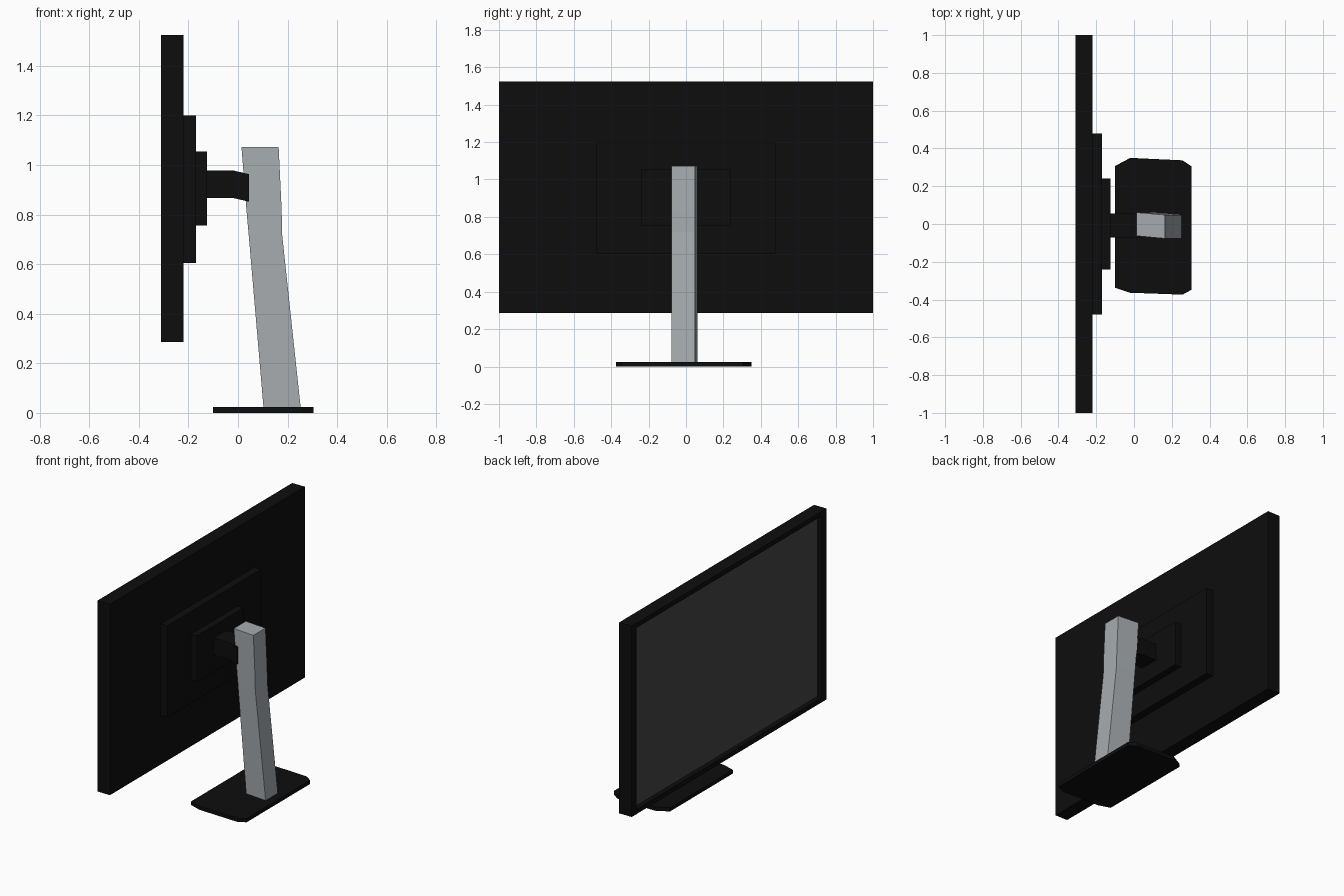
import bpy, bmesh

if "Cube" in bpy.data.objects:
    bpy.data.objects.remove(bpy.data.objects["Cube"])


def material(name, rgb):
    m = bpy.data.materials.new(name)
    m.diffuse_color = (*rgb, 1)
    m.use_nodes = True
    m.node_tree.nodes["Principled BSDF"].inputs["Base Color"].default_value = m.diffuse_color
    return m


BLACK = material("black_plastic", (0.004, 0.004, 0.004))
GLASS = material("screen_grey", (0.06, 0.06, 0.06))
METAL = material("stand_metal", (0.38, 0.41, 0.43))


def finish(bm, name, *mats):
    bmesh.ops.recalc_face_normals(bm, faces=bm.faces)
    me = bpy.data.meshes.new(name)
    bm.to_mesh(me)
    bm.free()
    for m in mats:
        me.materials.append(m)
    ob = bpy.data.objects.new(name, me)
    bpy.context.collection.objects.link(ob)
    return ob


def box_mesh(lo, hi):
    bm = bmesh.new()
    bmesh.ops.create_cube(bm, size=1)
    for v in bm.verts:
        v.co = [(a + b) / 2 + c * (b - a) for a, b, c in zip(lo, hi, v.co)]
    return bm


def loft(name, rings, mat):
    # skin closed cross-sections and cap both ends
    bm = bmesh.new()
    loops = [[bm.verts.new(p) for p in r] for r in rings]
    n = len(loops[0])
    for a, b in zip(loops, loops[1:]):
        for i in range(n):
            j = (i + 1) % n
            bm.faces.new((a[i], a[j], b[j], b[i]))
    bm.faces.new(loops[0])
    bm.faces.new(loops[-1])
    return finish(bm, name, mat)


# panel with a recessed screen on the -x side
bm = box_mesh((-0.31, -1, 0.285), (-0.22, 1, 1.525))
bm.normal_update()
face = next(f for f in bm.faces if f.normal.x < -0.9)
bmesh.ops.inset_region(bm, faces=[face], thickness=0.01)
for v in face.verts:
    v.co.y = 0.95 if v.co.y > 0 else -0.95
    v.co.z = 1.495 if v.co.z > 0.9 else 0.316
screen = bmesh.ops.extrude_discrete_faces(bm, faces=[face])["faces"][0]
for v in screen.verts:
    v.co.x += 0.03
screen.material_index = 1
finish(bm, "display_panel", BLACK, GLASS)

# stepped plates on the back
for name, x0, x1, w, z0, z1 in (
    ("back_housing", -0.22, -0.17, 0.48, 0.605, 1.20),
    ("mount_plate", -0.17, -0.125, 0.24, 0.755, 1.055),
):
    finish(box_mesh((x0, -w, z0), (x1, w, z1)), name, BLACK)

# mount arm, drooping towards the stand
arm = [(-0.125, 0.867, 0.978), (-0.02, 0.867, 0.978), (0.045, 0.852, 0.963)]
loft("mount_arm", [[(x, -0.072, a), (x, 0.056, a), (x, 0.056, b), (x, -0.072, b)]
                   for x, a, b in arm], BLACK)

# slanted, slightly twisted column
column = [(0.02, 0.103, 0.253), (0.72, 0.043, 0.178),
          (0.82, 0.034, 0.176), (1.073, 0.014, 0.164)]
loft("stand_column", [[(a, -0.063, z), (b, -0.077, z), (b, 0.048, z), (a, 0.061, z)]
                      for z, a, b in column], METAL)

# foot plate with clipped corners
foot = [(-0.10, -0.338), (-0.02, -0.364), (0.257, -0.374), (0.305, -0.348),
        (0.305, 0.305), (0.257, 0.337), (-0.02, 0.35), (-0.10, 0.307)]
loft("foot_plate", [[(x, y, z) for x, y in foot] for z in (0, 0.024)], BLACK)
